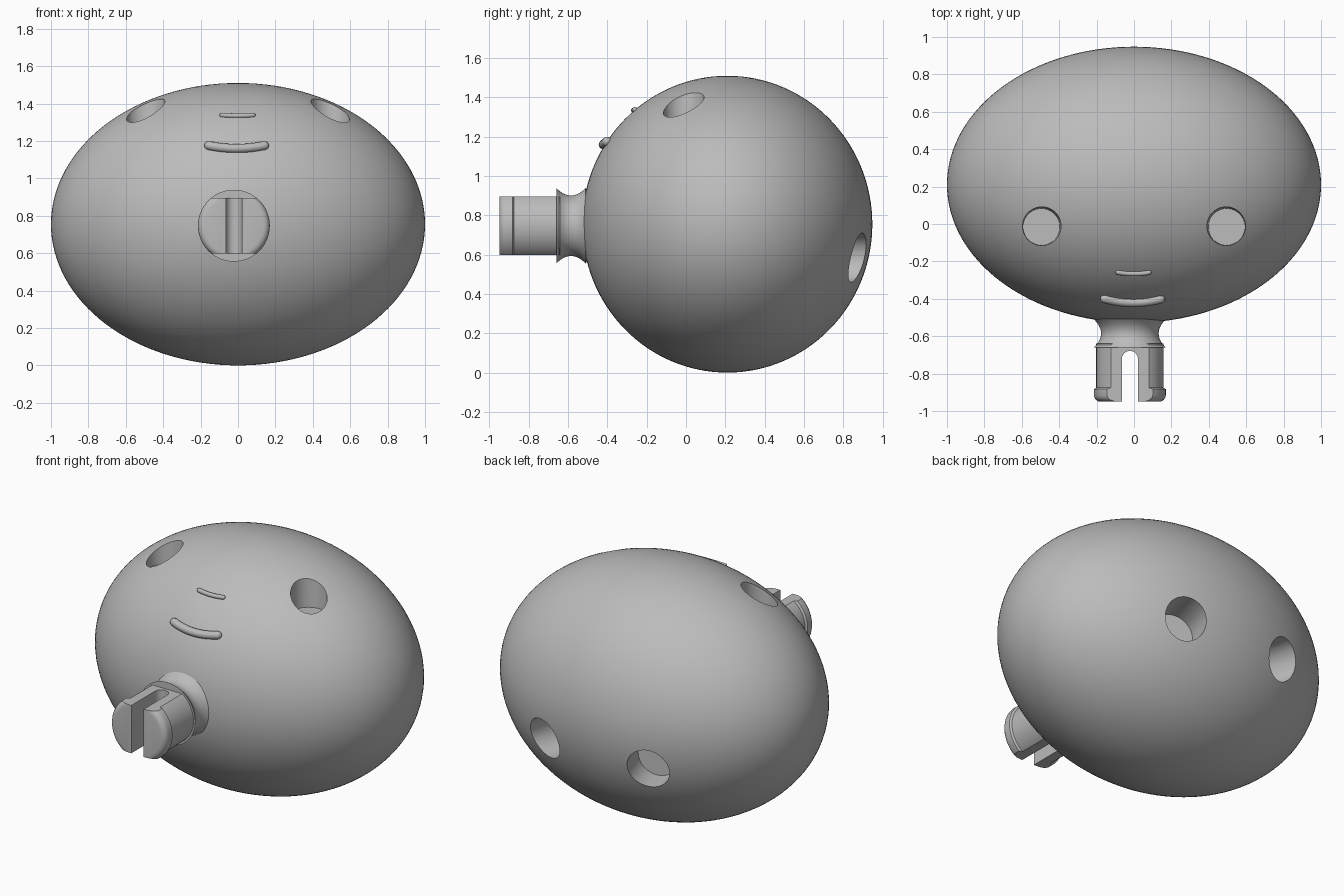
import bpy, bmesh
from math import pi, sqrt, cos, sin
from mathutils import Vector

cube = bpy.data.objects.get("Cube")
if cube:
    bpy.data.objects.remove(cube, do_unlink=True)

grey = bpy.data.materials.new("plain grey")
grey.use_nodes = True
grey.diffuse_color = (0.5, 0.5, 0.5, 1)
grey.node_tree.nodes["Principled BSDF"].inputs["Base Color"].default_value = (0.5, 0.5, 0.5, 1)

CENTRE = Vector((0, 0.21, 0.755))
RADII = Vector((1, 0.738, 0.755))
PEG = Vector((-0.022, 0, 0.747))  # axis of the peg, which runs along y


def activate(ob):
    bpy.ops.object.select_all(action='DESELECT')
    ob.select_set(True)
    bpy.context.view_layer.objects.active = ob


def finish(ob, name):
    ob.name = name
    ob.data.materials.clear()
    ob.data.materials.append(grey)
    activate(ob)
    bpy.ops.object.shade_smooth_by_angle(angle=0.6)
    return ob


def cylinder(a, b, r1, r2):
    """Tapered cylinder from point a to point b."""
    a, b = Vector(a), Vector(b)
    bpy.ops.mesh.primitive_cone_add(vertices=48, radius1=r1, radius2=r2, depth=(b - a).length,
                                    location=(a + b) / 2,
                                    rotation=(b - a).to_track_quat('Z', 'Y').to_euler())
    return bpy.context.object


def box(location, scale):
    bpy.ops.mesh.primitive_cube_add(size=1, location=location)
    bpy.context.object.scale = scale
    return bpy.context.object


def cut(ob, cutter, operation='DIFFERENCE'):
    activate(ob)
    mod = ob.modifiers.new("cut", 'BOOLEAN')
    mod.operation, mod.solver, mod.object = operation, 'EXACT', cutter
    bpy.ops.object.modifier_apply(modifier=mod.name)
    bpy.data.objects.remove(cutter, do_unlink=True)


def revolve(profile, name):
    """Closed solid turned around the peg axis from (y, radius) points."""
    bm = bmesh.new()
    n = 64
    rings = [[bm.verts.new((PEG.x + r * cos(2 * pi * i / n), y, PEG.z + r * sin(2 * pi * i / n)))
              for i in range(n)] for y, r in profile]
    for a, b in zip(rings, rings[1:]):
        for i in range(n):
            j = (i + 1) % n
            bm.faces.new((a[i], a[j], b[j], b[i]))
    bm.faces.new(rings[0])
    bm.faces.new(rings[-1])
    bmesh.ops.recalc_face_normals(bm, faces=bm.faces)
    mesh = bpy.data.meshes.new(name)
    bm.to_mesh(mesh)
    bm.free()
    ob = bpy.data.objects.new(name, mesh)
    bpy.context.collection.objects.link(ob)
    return ob


def surface_y(x, z):
    """Front surface of the body at the given x and z."""
    u, w = x / RADII.x, (z - CENTRE.z) / RADII.z
    return CENTRE.y - RADII.y * sqrt(1 - u * u - w * w)


def bead(name, x0, x1, z_mid, rise, radius):
    """Round-ended bar lying on the front of the body, with its ends raised."""
    curve = bpy.data.curves.new(name, 'CURVE')
    curve.dimensions = '3D'
    curve.bevel_depth, curve.bevel_resolution, curve.use_fill_caps = radius, 5, True
    # Body points, with extra thin points shaping each rounded end
    ts = [(-1 + i / 8, 1) for i in range(17)]
    tip = radius / ((x1 - x0) / 2)
    ends = [(1 + tip * sin(a), cos(a)) for a in (0.4, 0.8, 1.2, 1.5)]
    ts = [(-t, s) for t, s in reversed(ends)] + ts + ends
    spline = curve.splines.new('POLY')
    spline.points.add(len(ts) - 1)
    for p, (t, s) in zip(spline.points, ts):
        x = (x0 + x1) / 2 + t * (x1 - x0) / 2
        z = z_mid + rise * t * t
        p.co = (x, surface_y(x, z) - radius * 0.3, z, 1)
        p.radius = s
    ob = bpy.data.objects.new(name, curve)
    bpy.context.collection.objects.link(ob)
    activate(ob)
    bpy.ops.object.convert(target='MESH')
    return finish(bpy.context.object, name)


# Egg-shaped body
bpy.ops.mesh.primitive_uv_sphere_add(segments=128, ring_count=64, radius=1, location=CENTRE)
body = bpy.context.object
body.scale = RADII
bpy.ops.object.transform_apply(location=False, rotation=False, scale=True)

for side in (-1, 1):
    # Eye sockets on the upper front
    cut(body, cylinder((side * 0.495, -0.015, 1.25), (side * 0.495, -0.01, 1.6), 0.098, 0.113))
    # Round sockets in the lower back
    mouth_of_hole = Vector((side * 0.355, 0.88, 0.585))
    inward = Vector((-side * 0.28, -0.96, 0))
    cut(body, cylinder(mouth_of_hole + inward * 0.2, mouth_of_hole - inward * 0.2, 0.125, 0.125))
finish(body, "body")

# Small raised nose and smile
bead("nose", -0.085, 0.08, 1.335, 0.003, 0.013)
bead("smile", -0.155, 0.14, 1.16, 0.015, 0.024)

# Flared neck of the peg
neck = [(-0.4, 0.17), (-0.5, 0.17)]
neck += [(-0.585 - 0.075 * t, 0.154 + 0.038 * t * t) for t in [-1 + i / 8 for i in range(17)]]
finish(revolve(neck, "peg_neck"), "peg_neck")

# Peg shaft with a rounded lip, flattened above and below, split by a slot
shaft = [(-0.64, 0.18), (-0.875, 0.18), (-0.883, 0.192), (-0.915, 0.192)]
shaft += [(-0.915 - 0.035 * sin(a), 0.157 + 0.035 * cos(a)) for a in (0.4, 0.8, 1.2, pi / 2)]
peg = revolve(shaft, "peg_shaft")
cut(peg, box((PEG.x, -0.8, PEG.z), (0.6, 0.5, 0.296)), 'INTERSECT')
cut(peg, box((PEG.x, -0.87, PEG.z), (0.085, 0.3, 0.6)))
cut(peg, cylinder((PEG.x, -0.721, 0.4), (PEG.x, -0.721, 1.1), 0.0425, 0.0425))
finish(peg, "peg_shaft")
